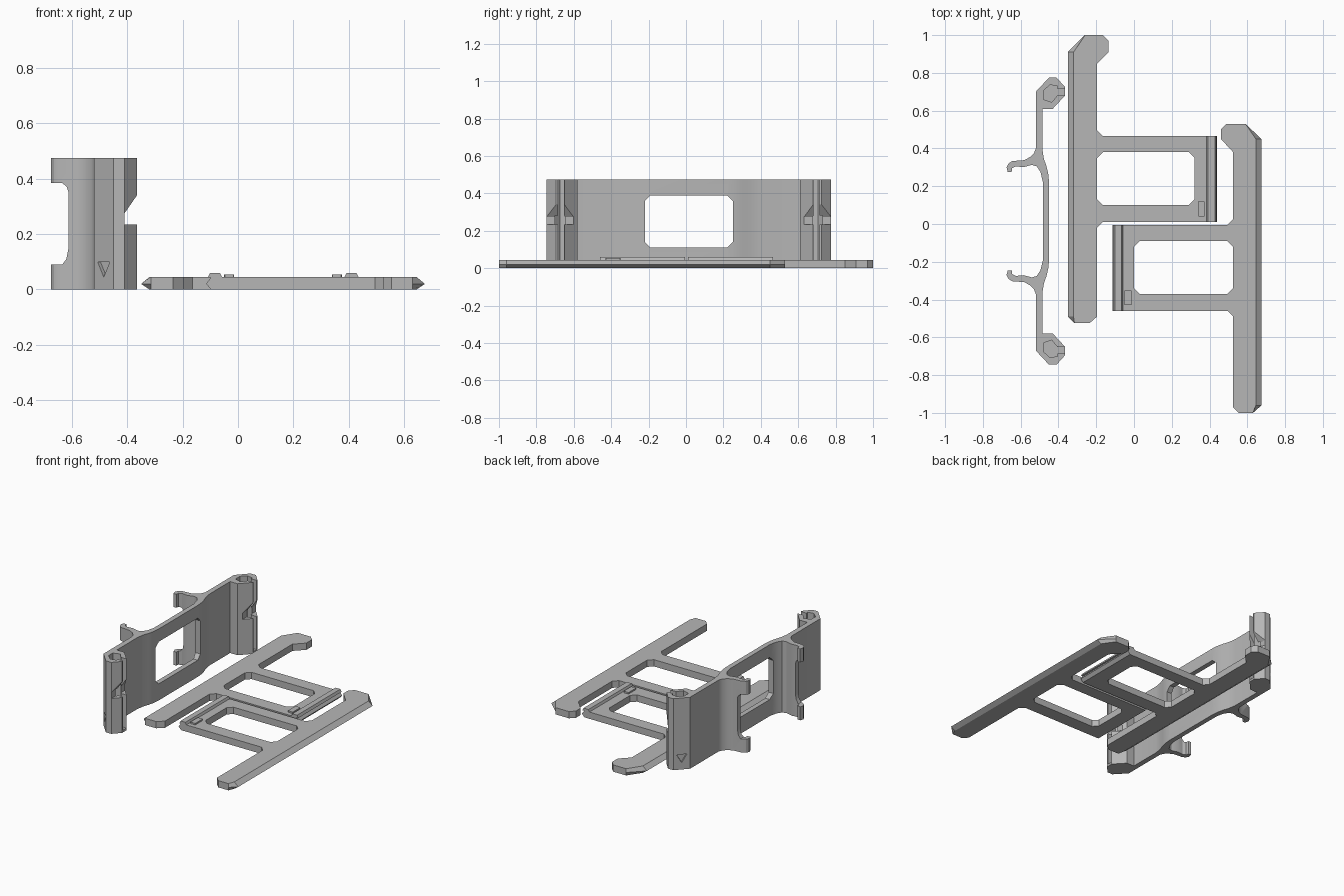
import bpy
import bmesh
from math import radians
from mathutils import Matrix

if "Cube" in bpy.data.objects:
    bpy.data.objects.remove(bpy.data.objects["Cube"], do_unlink=True)

grey = bpy.data.materials.new("plain grey")
grey.use_nodes = True
grey.diffuse_color = (0.47, 0.47, 0.47, 1)
grey.node_tree.nodes["Principled BSDF"].inputs["Base Color"].default_value = grey.diffuse_color


def loft(name, rings):
    """Closed solid through matching rings of points."""
    bm = bmesh.new()
    loops = [[bm.verts.new(p) for p in ring] for ring in rings]
    bm.faces.new(loops[0])
    bm.faces.new(loops[-1])
    for a, b in zip(loops, loops[1:]):
        for i in range(len(a)):
            j = (i + 1) % len(a)
            bm.faces.new((a[i], a[j], b[j], b[i]))
    bmesh.ops.recalc_face_normals(bm, faces=bm.faces)
    mesh = bpy.data.meshes.new(name)
    bm.to_mesh(mesh)
    bm.free()
    mesh.materials.append(grey)
    obj = bpy.data.objects.new(name, mesh)
    bpy.context.collection.objects.link(obj)
    return obj


def prism(name, outline, lo, hi, axis="z"):
    place = {"x": lambda u, v, w: (w, u, v),
             "y": lambda u, v, w: (u, w, v),
             "z": lambda u, v, w: (u, v, w)}[axis]
    return loft(name, [[place(u, v, w) for u, v in outline] for w in (lo, hi)])


def chamfered(u0, u1, v0, v1, c=0.03):
    return [(u0 + c, v0), (u1 - c, v0), (u1, v0 + c), (u1, v1 - c),
            (u1 - c, v1), (u0 + c, v1), (u0, v1 - c), (u0, v0 + c)]


def cut(obj, cutter):
    cutter.hide_render = True
    mod = obj.modifiers.new("cut", "BOOLEAN")
    mod.operation = "DIFFERENCE"
    mod.object = cutter
    mod.solver = "EXACT"
    bpy.context.view_layer.objects.active = obj
    bpy.ops.object.modifier_apply(modifier=mod.name)
    bpy.data.objects.remove(cutter, do_unlink=True)


# Flat plates: long bar, framed window and pointed outer edges
T = 0.045


def plate(name, outline, window):
    low, high = min(p[0] for p in outline), max(p[0] for p in outline)
    long_side = low if abs(low) > 0.3 else high

    def inset(x):
        depth = 0.03 if x == long_side else 0.018
        return x + depth if x == low else x - depth if x == high else x

    edge = [(inset(x), y) for x, y in outline]
    rings = [[(x, y, z) for x, y in ring]
             for ring, z in ((edge, 0), (outline, 0.02), (edge, T))]
    obj = loft(name, rings)
    cut(obj, prism("window_cutter", chamfered(*window), -0.1, 0.2))
    return obj


plate("left_plate", [
    (-.35, -.49), (-.315, -.525), (-.235, -.525), (-.195, -.49), (-.195, -.02),
    (-.165, .01), (.44, .01), (.44, .465), (-.165, .465), (-.195, .495),
    (-.195, .85), (-.135, .91), (-.135, .97), (-.165, 1), (-.26, 1), (-.35, .91)],
    (-.195, .32, .10, .38))
plate("right_plate", [
    (.675, .45), (.59, .53), (.49, .53), (.46, .5), (.46, .45), (.525, .38),
    (.525, .025), (.495, -.005), (-.115, -.005), (-.115, -.46), (.495, -.46),
    (.525, -.49), (.525, -.97), (.555, -1), (.63, -1), (.675, -.96)],
    (0, .525, -.37, -.09))

# Raised ridge and small stop on each cross bar
for side, ridge_x, y0, y1, stop_x, stop_y in (
        ("left", .41, .01, .465, .357, .08), ("right", -.083, -.46, -.005, -.032, -.39)):
    prism(side + "_ridge", [(ridge_x - .026, T - .002), (ridge_x + .026, T - .002),
                            (ridge_x + .018, .06), (ridge_x - .018, .06)], y0, y1, "y")
    prism(side + "_stop", chamfered(stop_x - .018, stop_x + .018,
                                    stop_y - .04, stop_y + .04, .003), T - .002, .055)

# Upright bracket: half profile mirrored about its own middle
MID, H = 0.015, 0.475
half = [(-.45, .21), (-.454, .25), (-.463, .29), (-.477, .33), (-.485, .38),
        (-.485, .595), (-.43, .595), (-.365, .665), (-.365, .71), (-.41, .76),
        (-.45, .76), (-.52, .685), (-.52, .385), (-.53, .36), (-.55, .34),
        (-.58, .323), (-.645, .318), (-.665, .305), (-.675, .285), (-.668, .26),
        (-.647, .262), (-.645, .28), (-.625, .29), (-.585, .286), (-.54, .298),
        (-.515, .29), (-.495, .26), (-.483, .21)]
profile = [(x, MID + v) for x, v in half] + [(x, MID - v) for x, v in reversed(half)]
bracket = prism("upright_bracket", profile, 0, H)

# Central window, gap between upper and lower hooks, notch in the end clips
cut(bracket, prism("window_cutter", chamfered(-.22, .25, .11, .39), -.56, -.40, "x"))
cut(bracket, prism("hook_gap_cutter", [
    (-.8, .09), (-.635, .09), (-.62, .11), (-.612, .15), (-.612, .35),
    (-.618, .37), (-.635, .385), (-.8, .385)], -.6, .6, "y"))
cut(bracket, prism("notch_cutter", [
    (-.41, .235), (-.2, .235), (-.2, .34), (-.365, .34), (-.41, .275)], -.9, .9, "y"))

# Open channel and triangular dent in both end clips
channel = [(-.48, .69), (-.445, .722), (-.405, .715), (-.405, .70), (-.3, .70),
           (-.3, .667), (-.405, .667), (-.435, .63), (-.48, .645)]
for s in (1, -1):
    cut(bracket, prism("channel_cutter", [(x, MID + s * v) for x, v in channel], .015, .6))
    dent = prism("dent_cutter", [(-.032, .1), (.032, .1), (0, .045)], -.015, .015, "y")
    dent.data.transform(Matrix.Translation((-.485, MID + s * .7225, 0))
                        @ Matrix.Rotation(radians(45 * s), 4, "Z"))
    cut(bracket, dent)

# Smooth only the curved bracket walls
bpy.ops.object.select_all(action="DESELECT")
bracket.select_set(True)
bpy.context.view_layer.objects.active = bracket
bpy.ops.object.shade_smooth_by_angle(angle=radians(30))
